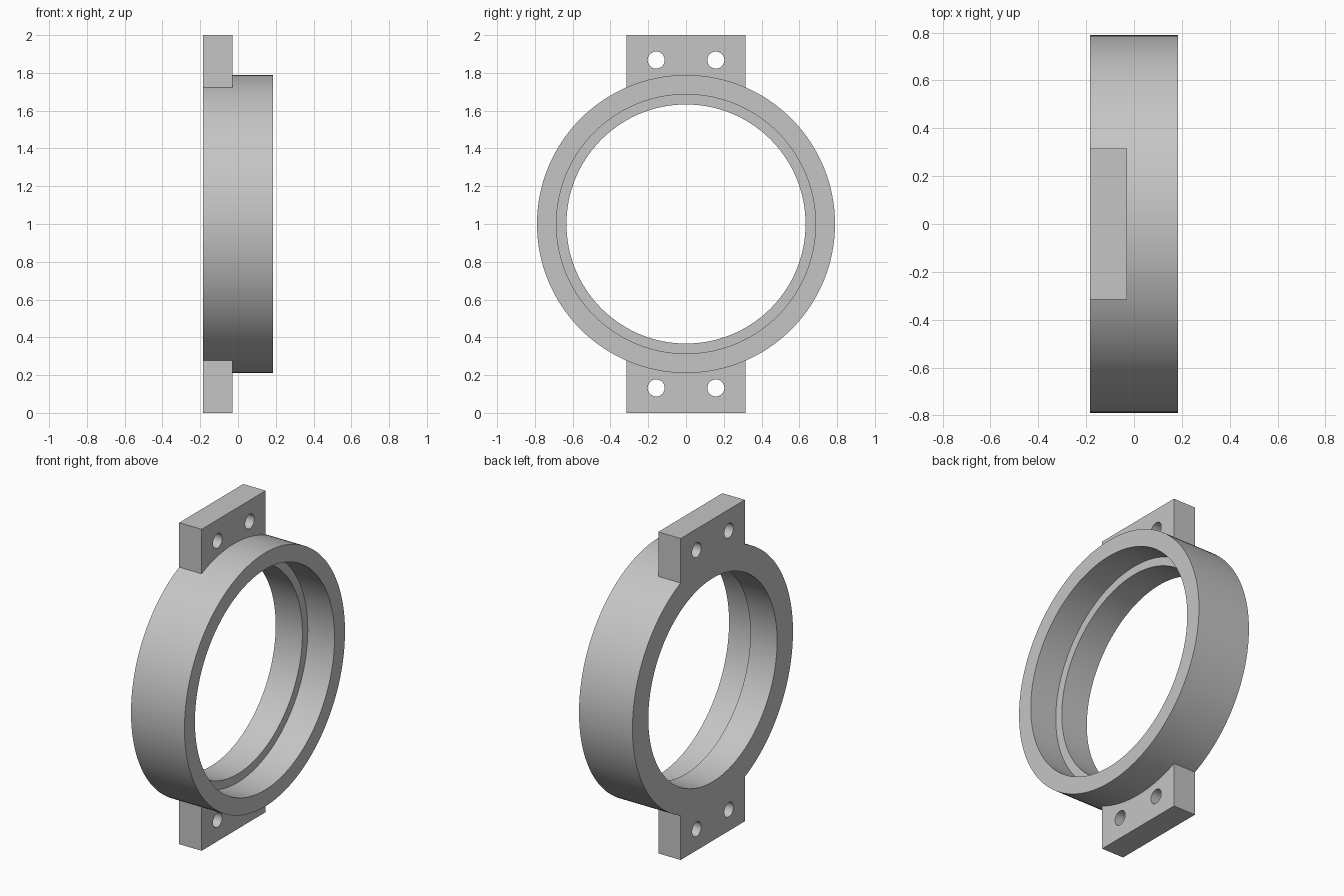
import bpy
import math

cube = bpy.data.objects.get("Cube")
if cube:
    bpy.data.objects.remove(cube, do_unlink=True)

HALF_WIDTH = 0.184    # half the ring's depth along x
OUTER_R = 0.789
SEAT_R = 0.686        # wide bore on the +x side
BORE_R = 0.633        # narrow bore right through
TAB_FRONT = -0.03     # inner face of the mounting tabs
TAB_HALF = 0.315
HOLE_R = 0.045

grey = bpy.data.materials.new("plain grey")
grey.use_nodes = True
colour = (0.56, 0.56, 0.56, 1)
grey.diffuse_color = colour
grey.node_tree.nodes["Principled BSDF"].inputs["Base Color"].default_value = colour


def disc(name, radius, x0, x1, y=0, z=1, sides=128):
    """Solid cylinder lying along x between x0 and x1."""
    bpy.ops.mesh.primitive_cylinder_add(
        vertices=sides, radius=radius, depth=x1 - x0,
        location=((x0 + x1) / 2, y, z), rotation=(0, math.pi / 2, 0))
    obj = bpy.context.object
    obj.name = name
    return obj


def combine(target, tool, operation):
    """Apply a boolean and discard the tool."""
    mod = target.modifiers.new(tool.name, 'BOOLEAN')
    mod.operation = operation
    mod.solver = 'EXACT'
    mod.object = tool
    bpy.context.view_layer.objects.active = target
    bpy.ops.object.modifier_apply(modifier=mod.name)
    bpy.data.objects.remove(tool, do_unlink=True)


# Ring body
ring = disc("flanged_ring", OUTER_R, -HALF_WIDTH, HALF_WIDTH)

# Full-height plate whose ends form the top and bottom tabs
bpy.ops.mesh.primitive_cube_add(size=1, location=((TAB_FRONT - HALF_WIDTH) / 2, 0, 1))
plate = bpy.context.object
plate.name = "tab_plate"
plate.scale = (TAB_FRONT + HALF_WIDTH, 2 * TAB_HALF, 2)
bpy.ops.object.transform_apply(location=False, rotation=False, scale=True)
combine(ring, plate, 'UNION')

# Stepped bore
combine(ring, disc("bore", BORE_R, -0.5, 0.5), 'DIFFERENCE')
combine(ring, disc("seat", SEAT_R, 0, 0.5), 'DIFFERENCE')

# Two screw holes in each tab
for z in (0.132, 1.868):
    for y in (-0.158, 0.158):
        combine(ring, disc("screw_hole", HOLE_R, -0.5, 0.1, y, z, 32), 'DIFFERENCE')

# Finish
ring.data.materials.clear()
ring.data.materials.append(grey)
for poly in ring.data.polygons:
    poly.material_index = 0
bpy.ops.object.select_all(action='DESELECT')
ring.select_set(True)
bpy.context.view_layer.objects.active = ring
bpy.ops.object.shade_smooth_by_angle(angle=math.radians(30))
